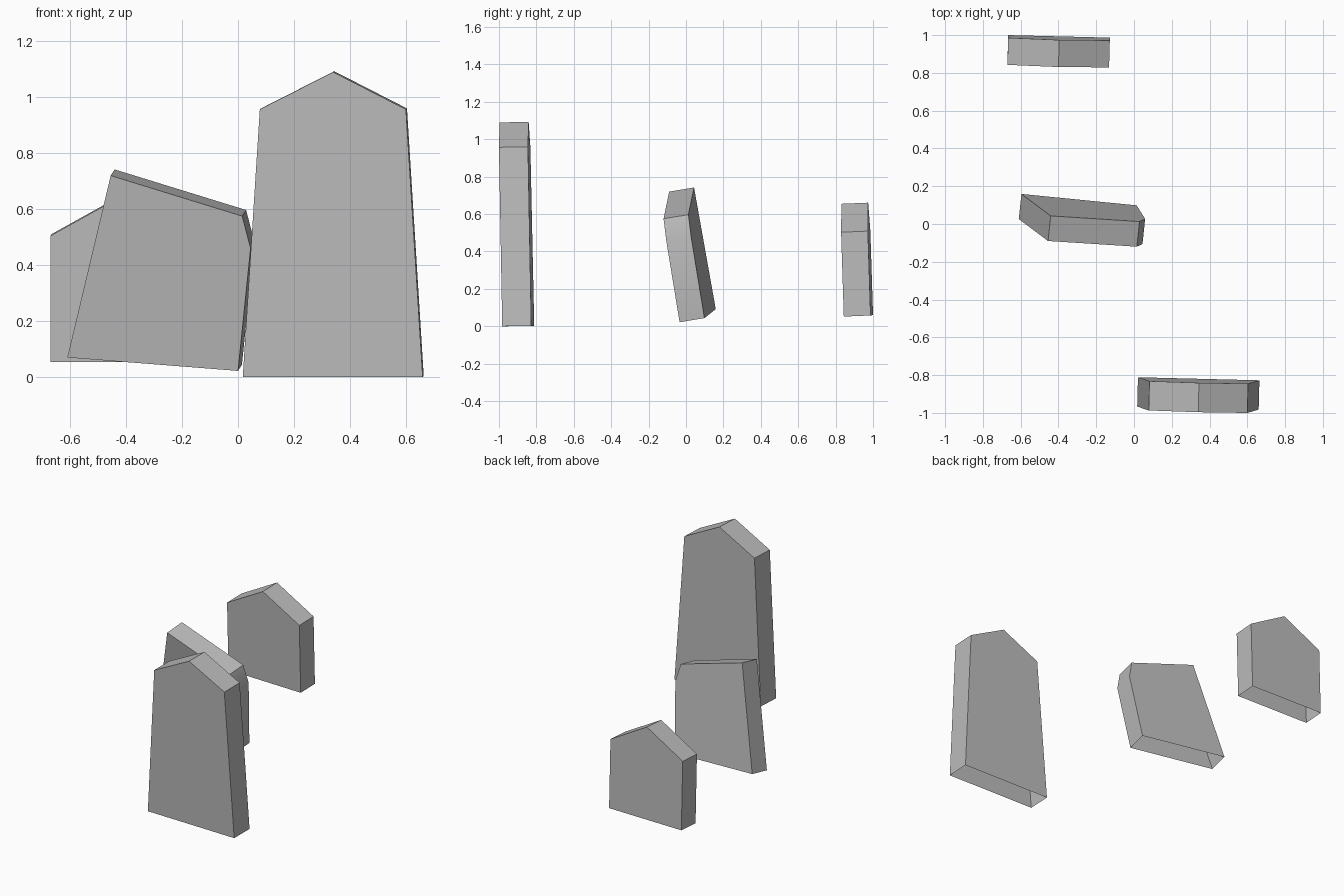
import bpy
import bmesh
import math
from mathutils import Vector

cube = bpy.data.objects.get("Cube")
if cube:
    bpy.data.objects.remove(cube, do_unlink=True)

# Weathered grey stone
stone = bpy.data.materials.new("grey stone")
stone.use_nodes = True
GREY = (0.5, 0.5, 0.5, 1)
stone.diffuse_color = GREY
stone.node_tree.nodes["Principled BSDF"].inputs["Base Color"].default_value = GREY


def slab(name, outline, plane, depth):
    """Leaning slab: front outline (x, z) on a tilted plane, pushed back, open underneath.
    The outline starts with the two foot corners."""
    base, turn, lean = plane
    bm = bmesh.new()
    front = [bm.verts.new((x, base + turn * x + lean * z, z)) for x, z in outline]
    back = [bm.verts.new(v.co + Vector(depth)) for v in front]
    bm.faces.new(front)
    bm.faces.new(back[::-1])
    count = len(front)
    for i in range(1, count):
        j = (i + 1) % count
        bm.faces.new((front[j], front[i], back[i], back[j]))
    bmesh.ops.recalc_face_normals(bm, faces=bm.faces)
    mesh = bpy.data.meshes.new(name)
    bm.to_mesh(mesh)
    bm.free()
    mesh.materials.append(stone)
    obj = bpy.data.objects.new(name, mesh)
    bpy.context.collection.objects.link(obj)
    bpy.ops.object.select_all(action="DESELECT")
    obj.select_set(True)
    bpy.context.view_layer.objects.active = obj
    bpy.ops.object.shade_smooth_by_angle(angle=math.radians(30))
    return obj


# Tall tapered slab with a gabled top
slab("tall_front_slab",
     [(0.017, 0), (0.66, 0), (0.6, 0.957), (0.34, 1.09), (0.078, 0.957)],
     (-0.966, -0.025, -0.02), (0.004, 0.155, 0.003))

# Tilted, leaning slab with a clipped corner
slab("leaning_middle_slab",
     [(-0.61, 0.07), (0, 0.022), (0.045, 0.46), (0.015, 0.575), (-0.455, 0.72)],
     (-0.031, -0.111, -0.152), (0.014, 0.133, 0.022))

# Short straight slab with a gabled top
slab("short_back_slab",
     [(-0.67, 0.054), (-0.132, 0.052), (-0.132, 0.503), (-0.4, 0.655), (-0.67, 0.505)],
     (0.842, -0.025, -0.032), (0.004, 0.143, 0.006))
